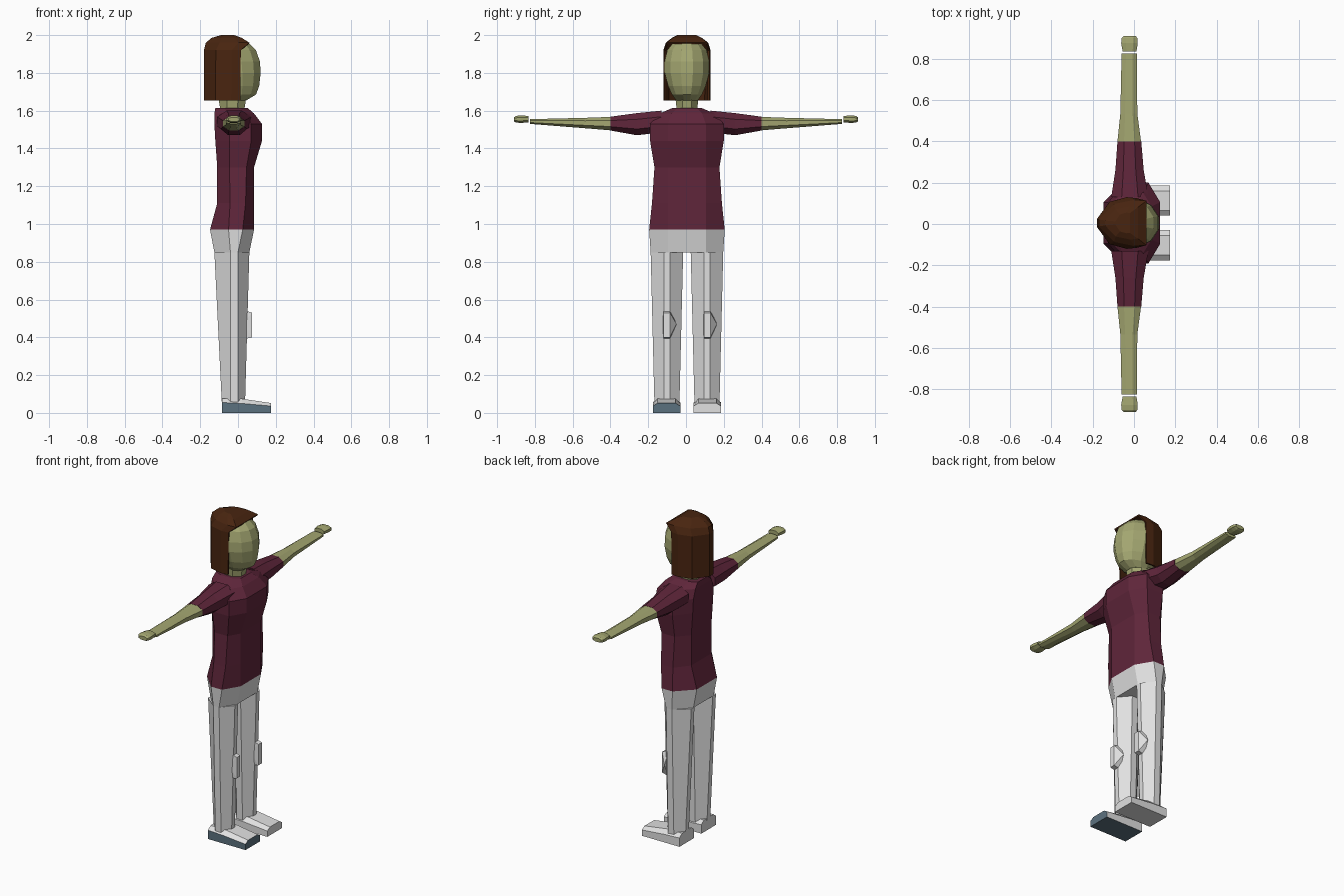
import bpy, bmesh, math
from mathutils import Vector

if "Cube" in bpy.data.objects:
    bpy.data.objects.remove(bpy.data.objects["Cube"])

CY = 0.005  # the body sits slightly off the arm centre


def material(name, rgb):
    m = bpy.data.materials.new(name)
    m.diffuse_color = (*rgb, 1)
    m.use_nodes = True
    m.node_tree.nodes["Principled BSDF"].inputs["Base Color"].default_value = m.diffuse_color
    return m


SHIRT = material("maroon", (0.115, 0.019, 0.043))
SKIN = material("olive_skin", (0.37, 0.385, 0.165))
PANTS = material("light_grey", (0.75, 0.75, 0.75))
HAIR = material("dark_brown", (0.065, 0.018, 0.005))
SOLE = material("slate_blue", (0.105, 0.165, 0.21))


def finish(name, bm, mats):
    bmesh.ops.recalc_face_normals(bm, faces=bm.faces)
    me = bpy.data.meshes.new(name)
    bm.to_mesh(me)
    bm.free()
    for m in mats:
        me.materials.append(m)
    ob = bpy.data.objects.new(name, me)
    bpy.context.collection.objects.link(ob)
    return ob


def loft(name, rings, mat, caps=(True, True), open_below=0):
    """Skin rings of points; the first open_below bands leave out their last quad."""
    bm = bmesh.new()
    vs = [[bm.verts.new(p) for p in r] for r in rings]
    n = len(rings[0])
    for k in range(len(vs) - 1):
        for i in range(n - 1 if k < open_below else n):
            j = (i + 1) % n
            bm.faces.new((vs[k][i], vs[k][j], vs[k + 1][j], vs[k + 1][i]))
    if caps[0]:
        bm.faces.new(vs[0])
    if caps[1]:
        bm.faces.new(vs[-1])
    return finish(name, bm, [mat])


def body_ring(z, back, front, y0, y1, s0, s1, f0, f1):
    """Octagon at height z: side flats span x s0..s1, front and back flats span y f0..f1."""
    pts = [(front, f0), (front, f1), (s1, y1), (s0, y1),
           (back, f1), (back, f0), (s0, y0), (s1, y0)]
    return [(x, y + CY, z) for x, y in pts]


def arm_ring(y, x0, x1, z0, z1):
    """Octagon across the arm at distance y."""
    dx, dz = (x1 - x0) * 0.28, (z1 - z0) * 0.28
    return [(x0 + dx, y, z0), (x1 - dx, y, z0), (x1, y, z0 + dz), (x1, y, z1 - dz),
            (x1 - dx, y, z1), (x0 + dx, y, z1), (x0, y, z1 - dz), (x0, y, z0 + dz)]


# Shirt body: height, back, front, half width, side flat from/to, half front flat
torso = [(0.97, -0.148, 0.085, 0.20, -0.05, 0.025, 0.10),
         (1.11, -0.11, 0.085, 0.185, -0.042, 0.04, 0.10),
         (1.30, -0.11, 0.085, 0.172, -0.045, 0.045, 0.10),
         (1.44, -0.12, 0.127, 0.195, -0.045, 0.07, 0.10),
         (1.53, -0.125, 0.127, 0.195, -0.045, 0.07, 0.10),
         (1.585, -0.125, 0.085, 0.145, -0.06, 0.045, 0.08),
         (1.615, -0.12, 0.05, 0.075, -0.07, 0.01, 0.05)]
loft("shirt_body", [body_ring(z, b, f, -h, h, s0, s1, -w, w)
                    for z, b, f, h, s0, s1, w in torso], SHIRT)

# Hips
loft("hips", [body_ring(0.85, -0.125, 0.06, -0.192, 0.192, -0.04, 0, -0.1, 0.1),
              body_ring(0.97, -0.148, 0.085, -0.20, 0.20, -0.05, 0.025, -0.1, 0.1)], PANTS)

for side, word in ((-1, "right"), (1, "left")):
    # Trouser leg
    def leg(z, back, front, inner, outer):
        y0, y1 = sorted((side * inner, side * outer))
        f0, f1 = sorted((side * 0.09, side * 0.122))
        return body_ring(z, back, front, y0, y1, -0.04, 0, f0, f1)
    loft(word + "_leg", [leg(0.04, -0.085, 0.037, 0.04, 0.172),
                         leg(0.85, -0.125, 0.06, 0.02, 0.192)], PANTS)

    # Knee patch: flat panel with a point on each side
    yc = side * 0.107 + CY
    bm = bmesh.new()
    for p in [(0.075, -0.017, 0.40), (0.075, 0.017, 0.40), (0.075, 0.017, 0.53),
              (0.075, -0.017, 0.53), (0.03, -0.017, 0.39), (0.03, 0.017, 0.39),
              (0.03, 0.017, 0.545), (0.03, -0.017, 0.545),
              (0.022, -0.022, 0.47), (0.035, 0.052, 0.47)]:
        bm.verts.new((p[0], p[1] + yc, p[2]))
    bmesh.ops.convex_hull(bm, input=bm.verts)
    finish(word + "_knee_patch", bm, [PANTS])

    # Shoe: chamfered section running from heel to toe
    yf, h = side * 0.108 + CY, 0.073
    shoe = loft(word + "_shoe", [
        [(x, yf + y, z) for y, z in ((-h, 0), (h, 0), (h, s), (0.65 * h, t),
                                     (-0.65 * h, t), (-h, s))]
        for x, s, t in ((-0.085, 0.055, 0.075), (0.02, 0.05, 0.075),
                        (0.175, 0.036, 0.052))], PANTS)
    if side < 0:  # sole, toe and outer side are blue on one shoe only
        shoe.data.materials.append(SOLE)
        for f in shoe.data.polygons:
            if f.normal.y < -0.8 or f.normal.x > 0.8 or f.normal.z < -0.8:
                f.material_index = 1

    # Sleeve, bare arm and hand
    loft(word + "_sleeve", [arm_ring(side * 0.13, -0.11, 0.07, 1.485, 1.60),
                            arm_ring(side * 0.26, -0.09, 0.047, 1.47, 1.587),
                            arm_ring(side * 0.40, -0.08, 0.035, 1.495, 1.568)], SHIRT)
    loft(word + "_arm", [arm_ring(side * 0.40, -0.08, 0.034, 1.496, 1.567),
                         arm_ring(side * 0.535, -0.066, 0.016, 1.507, 1.562),
                         arm_ring(side * 0.825, -0.06, 0.014, 1.53, 1.555)], SKIN)
    loft(word + "_hand", [arm_ring(side * 0.835, -0.055, 0.012, 1.538, 1.572),
                          arm_ring(side * 0.875, -0.062, 0.018, 1.535, 1.575),
                          arm_ring(side * 0.90, -0.06, 0.016, 1.537, 1.572),
                          arm_ring(side * 0.91, -0.05, 0.008, 1.542, 1.565)], SKIN)


def oval(z, back, front, half, n):
    cx, rx = (back + front) / 2, (front - back) / 2
    return [(cx + rx * math.cos(math.tau * (i + 0.5) / n) / math.cos(math.pi / n),
             CY + half * math.sin(math.tau * (i + 0.5) / n), z) for i in range(n)]


# Neck and head
loft("neck", [oval(1.58, -0.09, 0.03, 0.055, 8), oval(1.68, -0.105, 0.045, 0.068, 8)], SKIN)
head = [(1.655, -0.08, 0.045, 0.06), (1.685, -0.11, 0.095, 0.082), (1.73, -0.13, 0.112, 0.103),
        (1.80, -0.145, 0.12, 0.122), (1.86, -0.15, 0.116, 0.122), (1.92, -0.14, 0.095, 0.108),
        (1.96, -0.11, 0.055, 0.075)]
loft("head", [oval(*r, 12) for r in head], SKIN)

# Hair: open curtain around the sides and back, closed crown above
half_plan = [(0, 0.96), (0.25, 1.0), (0.68, 0.82), (1, 0.15)]
plan = half_plan + [(t, -u) for t, u in reversed(half_plan)]
hair_rings = [(1.655, 0.012, -0.18, 0.125), (1.92, 0.015, -0.18, 0.125),
              (1.96, 0.06, -0.17, 0.112), (1.985, 0.02, -0.14, 0.08),
              (2.0, -0.02, -0.09, 0.05)]
hair = loft("hair", [[(f + (b - f) * t, CY + h * u, z) for t, u in plan]
                     for z, f, b, h in hair_rings], HAIR, caps=(False, True), open_below=2)
mod = hair.modifiers.new("thickness", 'SOLIDIFY')
mod.thickness = 0.01
mod.offset = -1
